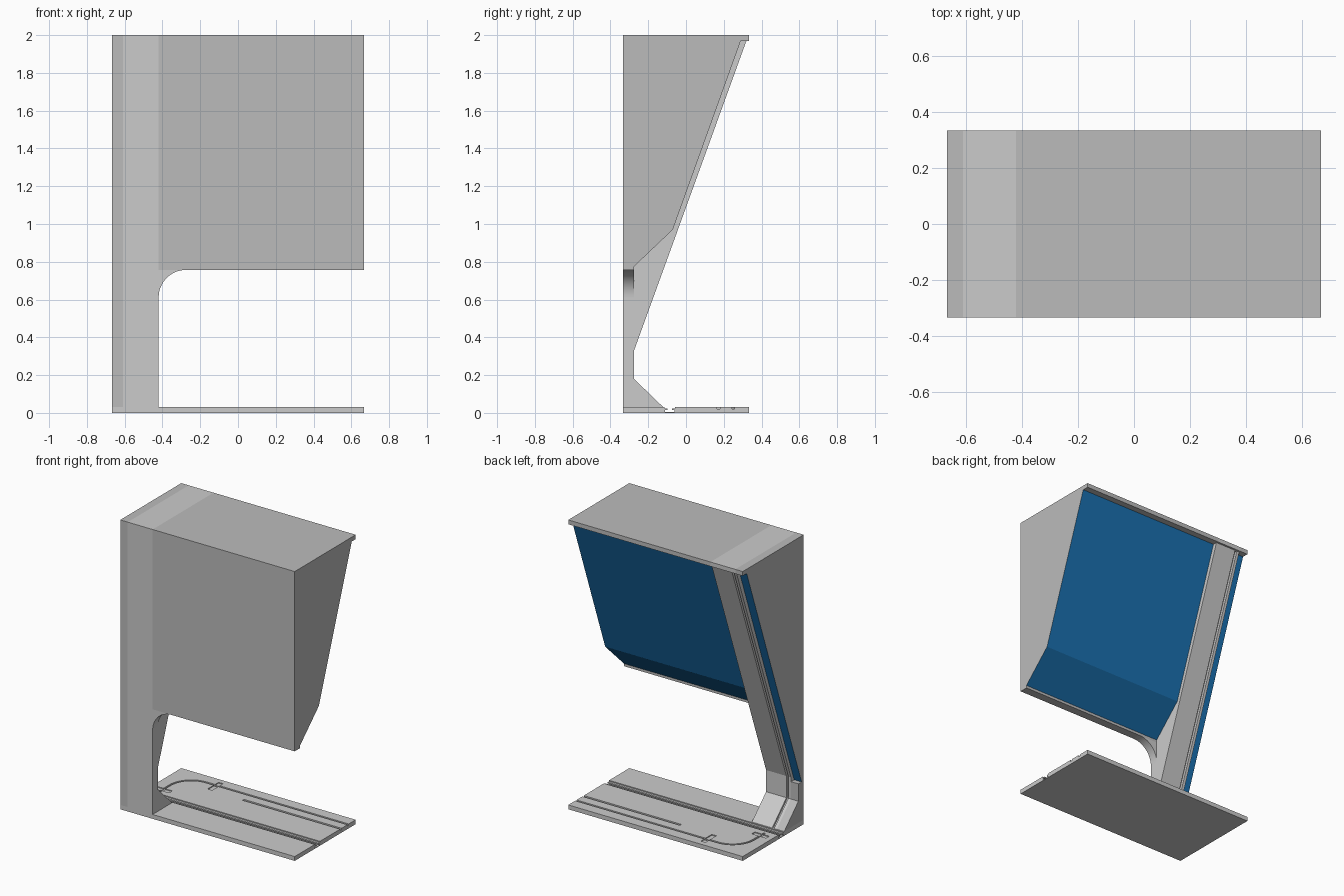
import bpy, bmesh, math

if "Cube" in bpy.data.objects:
    bpy.data.objects.remove(bpy.data.objects["Cube"])

blue = bpy.data.materials.new("blue_panel")
blue.diffuse_color = (0.01, 0.17, 0.45, 1)
blue.use_nodes = True
blue.node_tree.nodes["Principled BSDF"].inputs["Base Color"].default_value = blue.diffuse_color
grey = bpy.data.materials.new("grey_body")
grey.diffuse_color = (0.5, 0.5, 0.5, 1)
grey.use_nodes = True
grey.node_tree.nodes["Principled BSDF"].inputs["Base Color"].default_value = grey.diffuse_color


def prism(name, profile, lo, hi, axis="x", blue_edges=(), caps=(True, True)):
    """Extrude a 2D profile along an axis; the listed profile edges turn blue."""
    def place(p, t):
        return {"x": (t, p[0], p[1]), "y": (p[0], t, p[1]), "z": (p[0], p[1], t)}[axis]
    bm = bmesh.new()
    a = [bm.verts.new(place(p, lo)) for p in profile]
    b = [bm.verts.new(place(p, hi)) for p in profile]
    n = len(profile)
    for i in range(n):
        j = (i + 1) % n
        f = bm.faces.new((a[i], a[j], b[j], b[i]))
        f.material_index = 1 if i in blue_edges else 0
    if caps[0]:
        bm.faces.new(a[::-1])
    if caps[1]:
        bm.faces.new(b)
    bmesh.ops.recalc_face_normals(bm, faces=bm.faces[:])
    me = bpy.data.meshes.new(name)
    bm.to_mesh(me)
    bm.free()
    if blue_edges:
        me.materials.append(grey)
        me.materials.append(blue)
    ob = bpy.data.objects.new(name, me)
    bpy.context.collection.objects.link(ob)
    return ob


def rect(x0, x1, y0, y1):
    return [(x0, y0), (x1, y0), (x1, y1), (x0, y1)]


def carve(target, cutter):
    mod = target.modifiers.new("carve", "BOOLEAN")
    mod.operation = "DIFFERENCE"
    mod.solver = "EXACT"
    mod.object = cutter
    bpy.context.view_layer.objects.active = target
    bpy.ops.object.modifier_apply(modifier=mod.name)
    bpy.data.objects.remove(cutter)


X, Y, POST = 0.667, 0.333, -0.42
TOP = [(Y, 1.97), (Y, 2), (-Y, 2)]

# Upper cabinet with blue sloping back
prism("upper_cabinet",
      [(-Y, 0.757), (-0.275, 0.757), (-0.275, 0.775), (-0.07, 0.97), (0.29, 1.97)] + TOP,
      POST, X, blue_edges=(2, 3), caps=(False, True))


# Leaning post made of ridge, narrow channel, rail and blue outer strip
def post_profile(d):
    return [(-Y, 0.03), (-0.12 - d, 0.03), (-0.275 - d, 0.18),
            (-0.275 - d, 0.33), (0.32 - d, 1.97)] + TOP


prism("post_ridge", post_profile(0), -0.575, POST)
prism("post_channel", post_profile(0.02), -0.59, -0.575, caps=(False, False))
prism("post_rail", post_profile(0), -0.61, -0.59)
prism("post_outer_strip",
      [(-Y, 0.03), (-0.12, 0.03), (-0.275, 0.18), (-0.275, 0.30), (-0.31, 0.30), (0.29, 1.97)] + TOP,
      -X, -0.61, blue_edges=(4,), caps=(True, False))

# Rounded inner corner between post and cabinet
R = 0.145
arc = [(POST + R - R * math.cos(t), 0.757 - R + R * math.sin(t))
       for t in [math.pi / 2 * i / 16 for i in range(17)]]
corner = prism("corner_fillet", [(POST, 0.757)] + arc[:-1] + [arc[-1]],
               -Y, -0.275, axis="y", caps=(True, True))
bpy.context.view_layer.objects.active = corner
corner.select_set(True)
bpy.ops.object.shade_smooth_by_angle(angle=math.radians(30))
corner.select_set(False)

# Base plate with a T-slot along its length
c = -0.085
slot = [(-0.028, 0.03), (-0.028, 0.023), (-0.012, 0.023), (-0.012, 0.014), (-0.025, 0.014), (-0.025, 0.005)]
left = [(c + y, z) for y, z in slot]
right = [(c - y, z) for y, z in reversed(slot)]
base = prism("base_plate", [(-Y, 0), (-Y, 0.03)] + left + right + [(Y, 0.03), (Y, 0)], -X, X)

# Short straight groove, open at the right edge
carve(base, prism("groove_cutter", rect(-0.08, 0.7, 0.163, 0.179), 0.02, 0.05, "z"))

# Long groove that bends round the corner towards the post
r, w = 0.16, 0.007


def bend(off):
    pts = [(0.7, 0.25 + off)]
    for i in range(13):
        t = math.pi / 2 * (1 + i / 12)
        pts.append((-0.42 + (r + off) * math.cos(t), 0.25 - r + (r + off) * math.sin(t)))
    return pts + [(-0.42 - r - off, -0.03)]


carve(base, prism("bend_cutter", bend(w) + bend(-w)[::-1], 0.02, 0.05, "z"))

# Shallow pockets across the long groove
carve(base, prism("pocket_cutter_a", rect(-0.355, -0.32, 0.175, 0.295), 0.024, 0.05, "z"))
carve(base, prism("pocket_cutter_b", rect(-0.63, -0.52, -0.01, 0.025), 0.024, 0.05, "z"))
